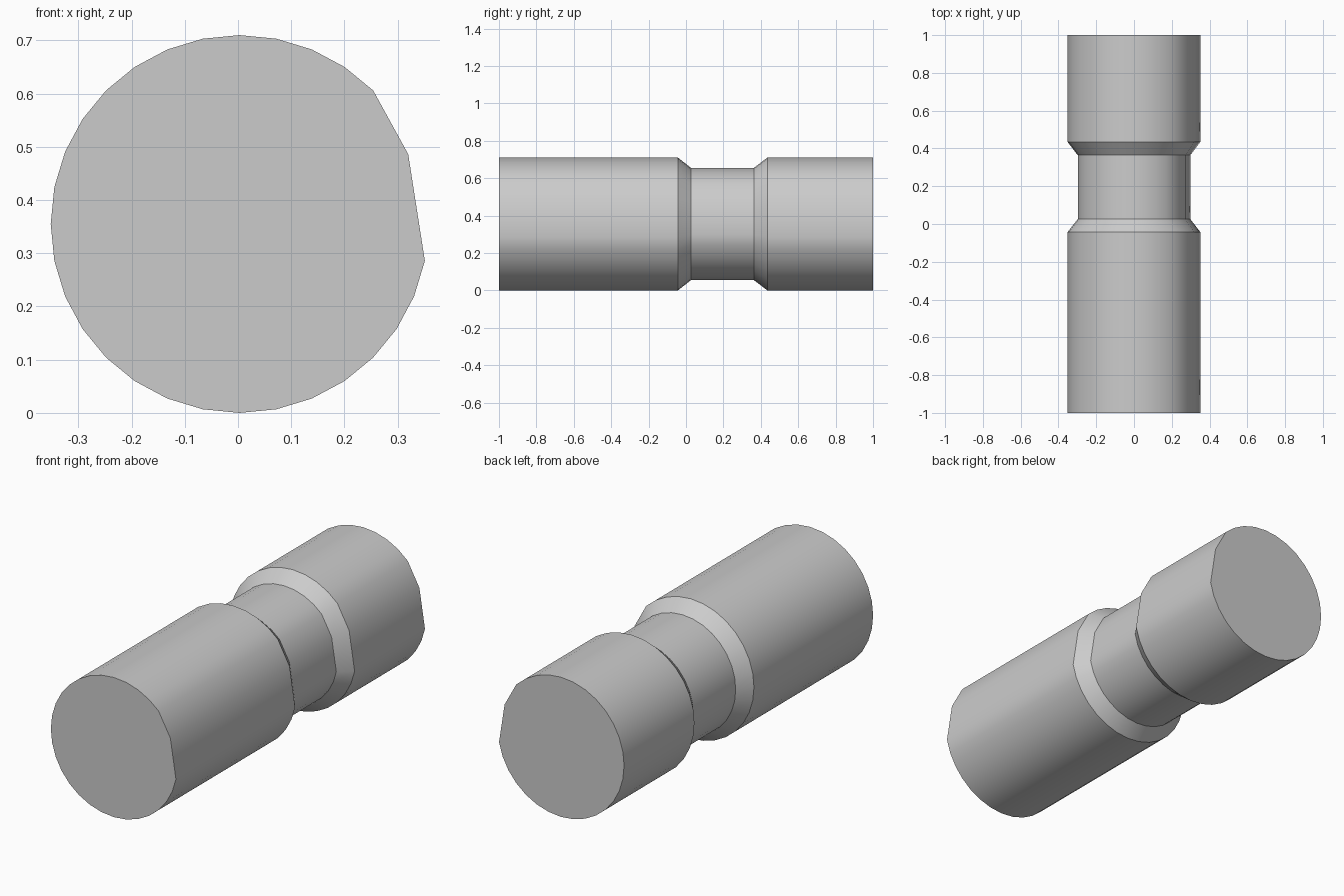
import bpy, bmesh, math

if "Cube" in bpy.data.objects:
    bpy.data.objects.remove(bpy.data.objects["Cube"])

R = 0.355
SIDES = 32
OFFSET_X = 0.003

# Cross-section: a 32-sided circle with three corners worn away on the right
section = []
for i in range(SIDES):
    if i in (0, 1, 3):
        continue
    a = 2 * math.pi * i / SIDES
    r = 0.343 if i == 2 else R
    section.append((r * math.cos(a), r * math.sin(a)))

# Stations along the length: (y, scale), with a bevelled groove behind the middle
stations = [(-1, 1), (-0.043, 1), (0.026, 0.847), (0.364, 0.847), (0.435, 1), (1, 1)]

bm = bmesh.new()
rings = [[bm.verts.new((OFFSET_X + x * s, y, R + z * s)) for x, z in section]
         for y, s in stations]
n = len(section)
for a, b in zip(rings, rings[1:]):
    for i in range(n):
        j = (i + 1) % n
        bm.faces.new((a[i], a[j], b[j], b[i]))

# End caps
bm.faces.new(rings[0])
bm.faces.new(rings[-1])
bmesh.ops.recalc_face_normals(bm, faces=bm.faces[:])

mesh = bpy.data.meshes.new("grooved_cylinder")
bm.to_mesh(mesh)
bm.free()
body = bpy.data.objects.new("grooved_cylinder", mesh)
bpy.context.collection.objects.link(body)
bpy.context.view_layer.objects.active = body
body.select_set(True)
bpy.ops.object.shade_smooth_by_angle(angle=math.radians(30))
